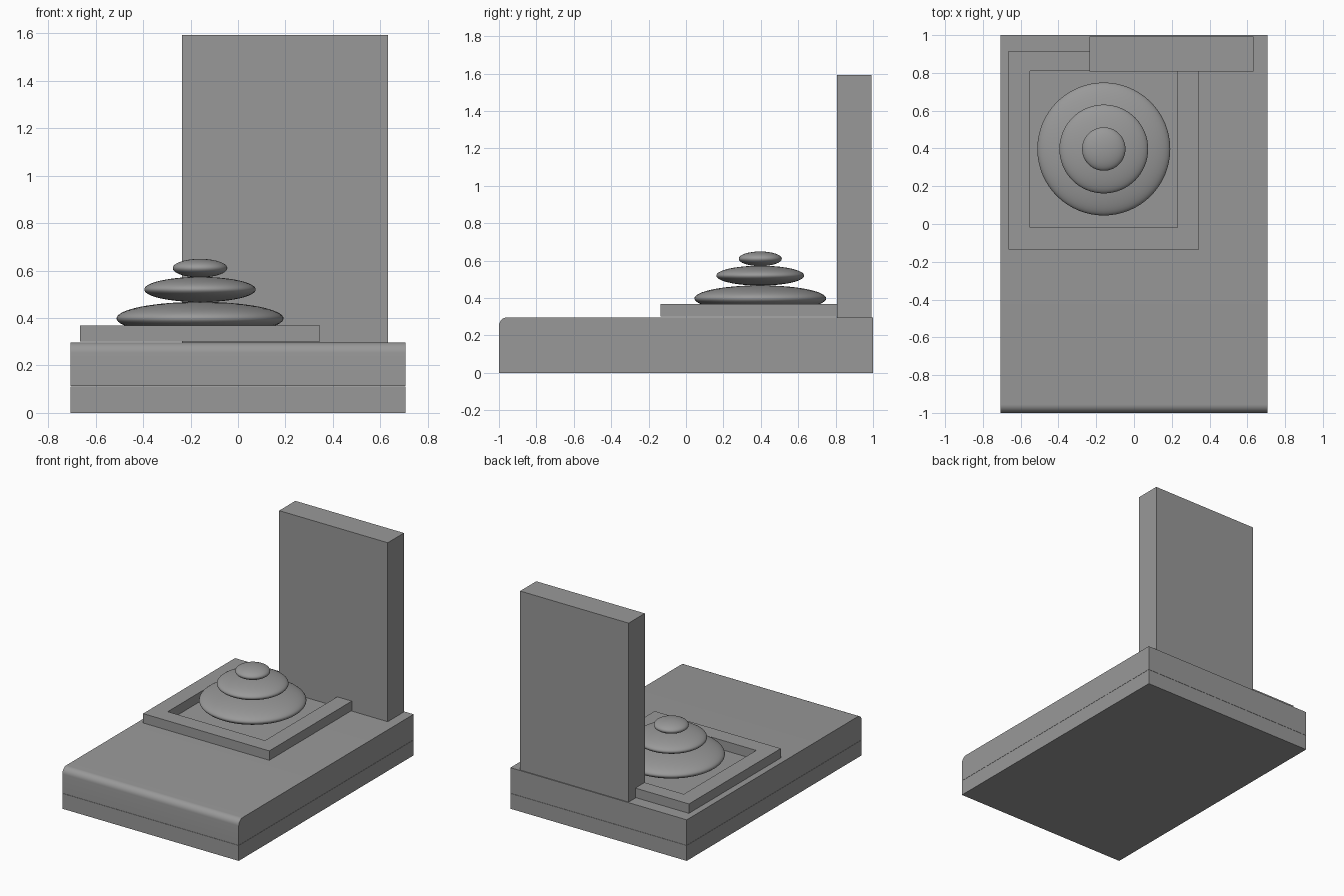
import bpy, bmesh
from mathutils import Vector

if "Cube" in bpy.data.objects:
    bpy.data.objects.remove(bpy.data.objects["Cube"])

# Dark grey stone used on every part
stone_grey = bpy.data.materials.new("dark_grey_stone")
stone_grey.diffuse_color = (0.318, 0.318, 0.318, 1)
stone_grey.use_nodes = True
stone_grey.node_tree.nodes["Principled BSDF"].inputs["Base Color"].default_value = stone_grey.diffuse_color


def box(name, lo, hi):
    lo, hi = Vector(lo), Vector(hi)
    bm = bmesh.new()
    bmesh.ops.create_cube(bm, size=1)
    for v in bm.verts:
        v.co = Vector(((a + b) / 2 + c * (b - a)) for a, b, c in zip(lo, hi, v.co))
    return finish(name, bm)


def finish(name, bm):
    bmesh.ops.recalc_face_normals(bm, faces=bm.faces)
    mesh = bpy.data.meshes.new(name)
    bm.to_mesh(mesh)
    bm.free()
    mesh.materials.append(stone_grey)
    obj = bpy.data.objects.new(name, mesh)
    bpy.context.collection.objects.link(obj)
    return obj


def smooth(obj):
    bpy.ops.object.select_all(action='DESELECT')
    bpy.context.view_layer.objects.active = obj
    obj.select_set(True)
    bpy.ops.object.shade_smooth_by_angle(angle=0.6)


# Two base slabs with a hairline seam, the upper one with a rounded front edge
box("base_lower", (-0.706, -1, 0), (0.706, 1, 0.111))
upper = box("base_upper", (-0.706, -1, 0.1125), (0.706, 1, 0.297))
bm = bmesh.new()
bm.from_mesh(upper.data)
front_edge = [e for e in bm.edges
              if all(v.co.y < -0.99 and v.co.z > 0.29 for v in e.verts)]
bmesh.ops.bevel(bm, geom=front_edge, offset=0.045, segments=8, profile=0.5,
                affect='EDGES')
bm.to_mesh(upper.data)
bm.free()
smooth(upper)

# Upright back slab
box("back_slab", (-0.236, 0.808, 0.297), (0.633, 0.993, 1.592))

# Square basin rim: outer and inner rectangles bridged, then extruded
bm = bmesh.new()
rings = []
for x0, y0, x1, y1 in ((-0.665, -0.135, 0.345, 0.916), (-0.55, -0.018, 0.229, 0.81)):
    rings.append([bm.verts.new((x, y, 0.301))
                  for x, y in ((x0, y0), (x1, y0), (x1, y1), (x0, y1))])
outer, inner = rings
for i in range(4):
    j = (i + 1) % 4
    bm.faces.new((outer[i], outer[j], inner[j], inner[i]))
res = bmesh.ops.extrude_face_region(bm, geom=bm.faces[:], use_keep_orig=True)
top = [g for g in res["geom"] if isinstance(g, bmesh.types.BMVert)]
bmesh.ops.translate(bm, verts=top, vec=(0, 0, 0.068))
finish("basin_rim", bm)

# Stack of flattened round stones
for name, z, radius, half_height in (("stone_bottom", 0.398, 0.352, 0.070),
                                     ("stone_middle", 0.520, 0.235, 0.053),
                                     ("stone_top", 0.610, 0.115, 0.039)):
    bm = bmesh.new()
    bmesh.ops.create_uvsphere(bm, u_segments=64, v_segments=32, radius=1)
    bmesh.ops.scale(bm, verts=bm.verts, vec=(radius, radius, half_height))
    stone = finish(name, bm)
    stone.location = (-0.16, 0.397, z)
    smooth(stone)
